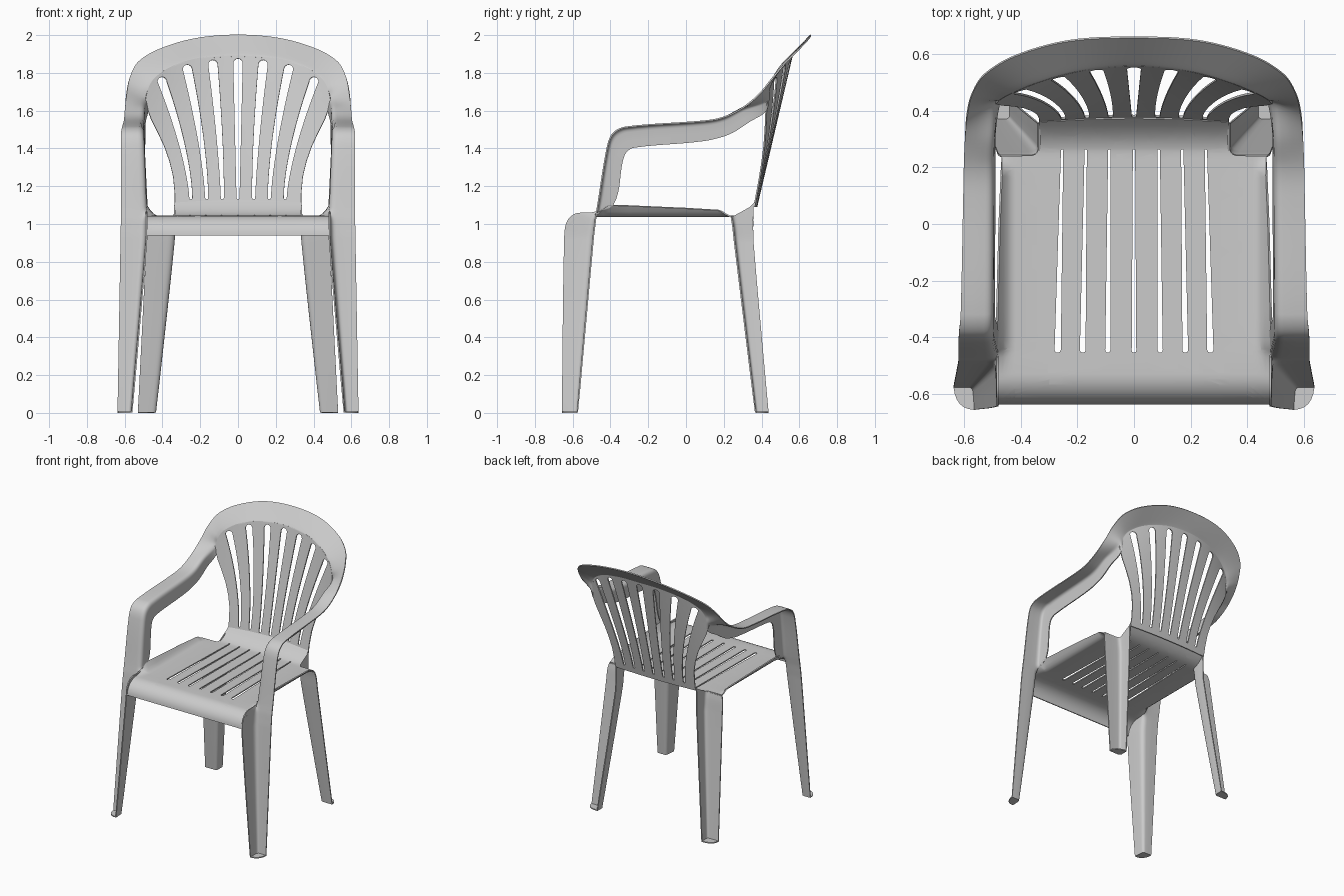
import bpy, bmesh, math
from mathutils import Vector

if "Cube" in bpy.data.objects:
    bpy.data.objects.remove(bpy.data.objects["Cube"])

THICK = 0.008


def smooth(a, b, v):
    t = min(1, max(0, (v - a) / (b - a)))
    return t * t * (3 - 2 * t)


def finish(name, bm, mirror=False):
    """Turn an open shell into a thin smooth-shaded moulded part."""
    bmesh.ops.recalc_face_normals(bm, faces=bm.faces)
    me = bpy.data.meshes.new(name)
    bm.to_mesh(me)
    bm.free()
    ob = bpy.data.objects.new(name, me)
    bpy.context.collection.objects.link(ob)
    if mirror:
        m = ob.modifiers.new("mirror", 'MIRROR')
        m.merge_threshold = 0.001
    s = ob.modifiers.new("wall", 'SOLIDIFY')
    s.thickness = THICK
    s.offset = 0
    bpy.ops.object.select_all(action='DESELECT')
    ob.select_set(True)
    bpy.context.view_layer.objects.active = ob
    bpy.ops.object.convert(target='MESH')
    bpy.ops.object.shade_smooth_by_angle(angle=math.radians(40))


def spline(st, steps, last):
    """Hermite curve through stations, spaced by distance; stops at station 'last'."""
    n = len(st)
    t = [0]
    for a, b in zip(st, st[1:]):
        t.append(t[-1] + sum((p - q).length for p, q in zip(a, b)))
    tan = []
    for i in range(n):
        a, b = max(i - 1, 0), min(i + 1, n - 1)
        tan.append([(q - p) / (t[b] - t[a]) for p, q in zip(st[a], st[b])])
    rows = []
    for i in range(last):
        h = t[i + 1] - t[i]
        for k in range(steps):
            s = k / steps
            c = (2*s**3 - 3*s*s + 1, (s**3 - 2*s*s + s) * h, 3*s*s - 2*s**3, (s**3 - s*s) * h)
            rows.append([p*c[0] + m*c[1] + q*c[2] + w*c[3]
                         for p, m, q, w in zip(st[i], tan[i], st[i + 1], tan[i + 1])])
    return rows + [st[last]]


def section(A, C, S):
    """Angle-shaped cross-section: outer edge A, rounded corner C, wall edge S."""
    a, b = C.lerp(A, 0.25), C.lerp(S, 0.25)
    arc = [a.lerp(C, k / 5).lerp(C.lerp(b, k / 5), k / 5) for k in range(6)]
    return [A, A.lerp(a, 0.5)] + arc + [b.lerp(S, 0.5), S]


def loft(name, rows):
    bm = bmesh.new()
    grid = [[bm.verts.new(p) for p in section(*r)] for r in rows]
    for r0, r1 in zip(grid, grid[1:]):
        for j in range(len(r0) - 1):
            bm.faces.new((r0[j], r0[j + 1], r1[j + 1], r1[j]))
    # foot plate with a rounded outer corner
    A, C, S = rows[0]
    Q = A + S - C
    arc = [S.lerp(Q, k / 6).lerp(Q.lerp(A, k / 6), k / 6) for k in range(1, 6)]
    bm.faces.new(grid[0] + [bm.verts.new(p) for p in arc])
    finish(name, bm, mirror=True)


def sheet(name, outline, holes, ucuts, vcuts, fn):
    """Flat outline with holes, cut into a grid, then bent by fn(u, v)."""
    bm = bmesh.new()
    for loop in [outline] + holes:
        vs = [bm.verts.new((u, v, 0)) for u, v in loop]
        for a, b in zip(vs, vs[1:] + vs[:1]):
            bm.edges.new((a, b))
    bmesh.ops.triangle_fill(bm, use_beauty=True, edges=bm.edges[:], normal=(0, 0, 1))
    for axis, cuts in ((0, ucuts), (1, vcuts)):
        for c in cuts:
            co, no = [0, 0, 0], [0, 0, 0]
            co[axis], no[axis] = c, 1
            bmesh.ops.bisect_plane(bm, geom=bm.verts[:] + bm.edges[:] + bm.faces[:],
                                   dist=1e-5, plane_co=co, plane_no=no)
    for v in bm.verts:
        v.co = fn(v.co.x, v.co.y)
    finish(name, bm)


def slot(x0, x1, v0, v1, w0, w1, power):
    """Round-ended slot running from (x0, v0) to (x1, v1), widening w0 to w1."""
    v0, v1, n = v0 + w0, v1 - w1, 14
    mid = [(x0 + (x1 - x0) * (k / n) ** power, v0 + (v1 - v0) * k / n,
            w0 + (w1 - w0) * k / n) for k in range(n + 1)]
    cap = [math.pi * k / 8 for k in range(1, 8)]
    return ([(x + w, v) for x, v, w in mid]
            + [(x1 + w1 * math.cos(a), v1 + w1 * math.sin(a)) for a in cap]
            + [(x - w, v) for x, v, w in reversed(mid)]
            + [(x0 - w0 * math.cos(a), v0 - w0 * math.sin(a)) for a in cap])


def back_y(x, z):
    h = z - 1.12
    return 0.38 + 0.235 * h - x * x * (0.12 + 0.38 * h)


def seat_z(x, y):
    ax = abs(x)
    z = 1.04
    if y < -0.53:                               # rolled front lip
        t = min(1, (-0.53 - y) / 0.105)
        z -= 0.10 * (1 - math.sqrt(1 - t * t))
    if ax > 0.42:                               # upturned sides
        z += 0.05 * ((ax - 0.42) / 0.06) ** 2 * smooth(-0.5, -0.4, y) * (1 - smooth(0.17, 0.24, y))
    if y > 0.24:                                # sweep up into the back
        z += 0.085 * ((y - 0.24) / 0.135) ** 2 * (1 - smooth(0.34, 0.40, ax))
    return z


# Front legs, arms and top rim: one continuous moulded band, open to the outside
# stations: outer x, inner x, y, z, wall edge y, wall edge z
arm = [(.638, .568, -.575, .004, -.657, .004), (.622, .49, -.492, .92, -.645, .92),
       (.621, .488, -.485, .98, -.632, 1.01), (.62, .488, -.48, 1.02, -.585, 1.055),
       (.62, .488, -.475, 1.05, -.49, 1.062), (.62, .489, -.468, 1.09, -.385, 1.10),
       (.62, .50, -.415, 1.41, -.335, 1.33), (.619, .502, -.385, 1.48, -.315, 1.38),
       (.613, .502, -.32, 1.512, -.27, 1.405), (.604, .5, .1, 1.545, .1, 1.44),
       (.602, .5, .2, 1.565, .23, 1.475), (.598, .498, .3, 1.615, .335, 1.54)]
# rim stations: inner x, inner z, outer x, y, z, depth of the edge that laps the back
rim = [(.49, 1.66, .59, .39, 1.69, .06), (.475, 1.72, .573, .46, 1.775, .03),
       (.44, 1.775, .53, .528, 1.855, .012), (.35, 1.835, .42, .595, 1.923, .01),
       (.2, 1.88, .23, .648, 1.98, .01), (0, 1.895, 0, .66, 2.0, .01)]
st = [(Vector((xo, y, z)), Vector((xi, y, z)), Vector((xi - .006, ys, zs)))
      for xo, xi, y, z, ys, zs in arm]
for xi, zi, xo, yo, zo, d in rim:
    xs, zs = xi * (1 - .4 * d), zi - d
    st.append((Vector((xo, yo, zo)), Vector((xi, back_y(xi, zi), zi)),
               Vector((xs, back_y(xs, zs), zs))))
last = len(st) - 1
st.append([Vector((-p.x, p.y, p.z)) for p in st[-2]])
band = spline(st, 7, last)
loft("front_legs_arms_and_rim", band)

# Back legs: angle-shaped, open towards the outer back
legs = [(.53, .437, .368, .004, .437, .004), (.485, .34, .258, .90, .358, .90),
        (.481, .337, .248, .99, .356, 1.02), (.472, .335, .24, 1.036, .357, 1.10)]
st = [(Vector((xo, y, z)), Vector((xi, y, z)), Vector((xi, ys, zs)))
      for xo, xi, y, z, ys, zs in legs]
loft("back_legs", spline(st, 7, len(st) - 1))

# Seat with long slots; rear corners are notched over the legs
half = [(.487, -.635), (.488, -.45), (.484, -.30), (.476, 0), (.469, .17), (.468, .24),
        (.36, .242), (.342, .25), (.336, .27), (.336, .363), (.17, .372)]
outline = half + [(0, .376)] + [(-x, y) for x, y in reversed(half)]
holes = [slot(s * x * 1.03, s * x * .97, -.455, .265, w, .004, 1)
         for x, w in ((.262, .011), (.176, .010), (.09, .009)) for s in (1, -1)]
holes.append(slot(0, 0, -.455, .265, .008, .004, 1))
ucuts = [s * x for x in (.06, .13, .215, .30, .42, .435, .45, .465) for s in (1, -1)]
vcuts = [-.53 - .105 * math.sin(math.pi / 2 * k / 9) for k in range(9)]
vcuts += [-.47, -.44, -.41, -.3, -.1, .1, .17, .19, .21, .23, .25, .27, .29, .31, .33, .35]
sheet("seat", outline, holes, ucuts, vcuts, lambda x, y: (x, y, seat_z(x, y)))

# Back panel with fanned slots, following the inner edge of the rim
half = [(.335, 1.09), (.335, 1.16), (.343, 1.25), (.362, 1.33), (.39, 1.41), (.425, 1.485),
        (.462, 1.56), (.48, 1.61)]
half += [(r[1].x, r[1].z) for r in band if r[1].z > 1.645 and r[1].x > 0.005]
outline = half + [(0, 1.895)] + [(-x, z) for x, z in reversed(half)]
holes = [slot(s * a, s * b, 1.13, top, .008, .025, 1.5)
         for a, b, top in ((.083, .133, 1.868), (.166, .268, 1.843), (.25, .402, 1.778))
         for s in (1, -1)]
holes.append(slot(0, 0, 1.13, 1.875, .008, .025, 1))
sheet("back_panel", outline, holes, [k * .04 for k in range(-11, 12)],
      [1.12 + k * .06 for k in range(13)], lambda x, z: (x, back_y(x, z), z))
